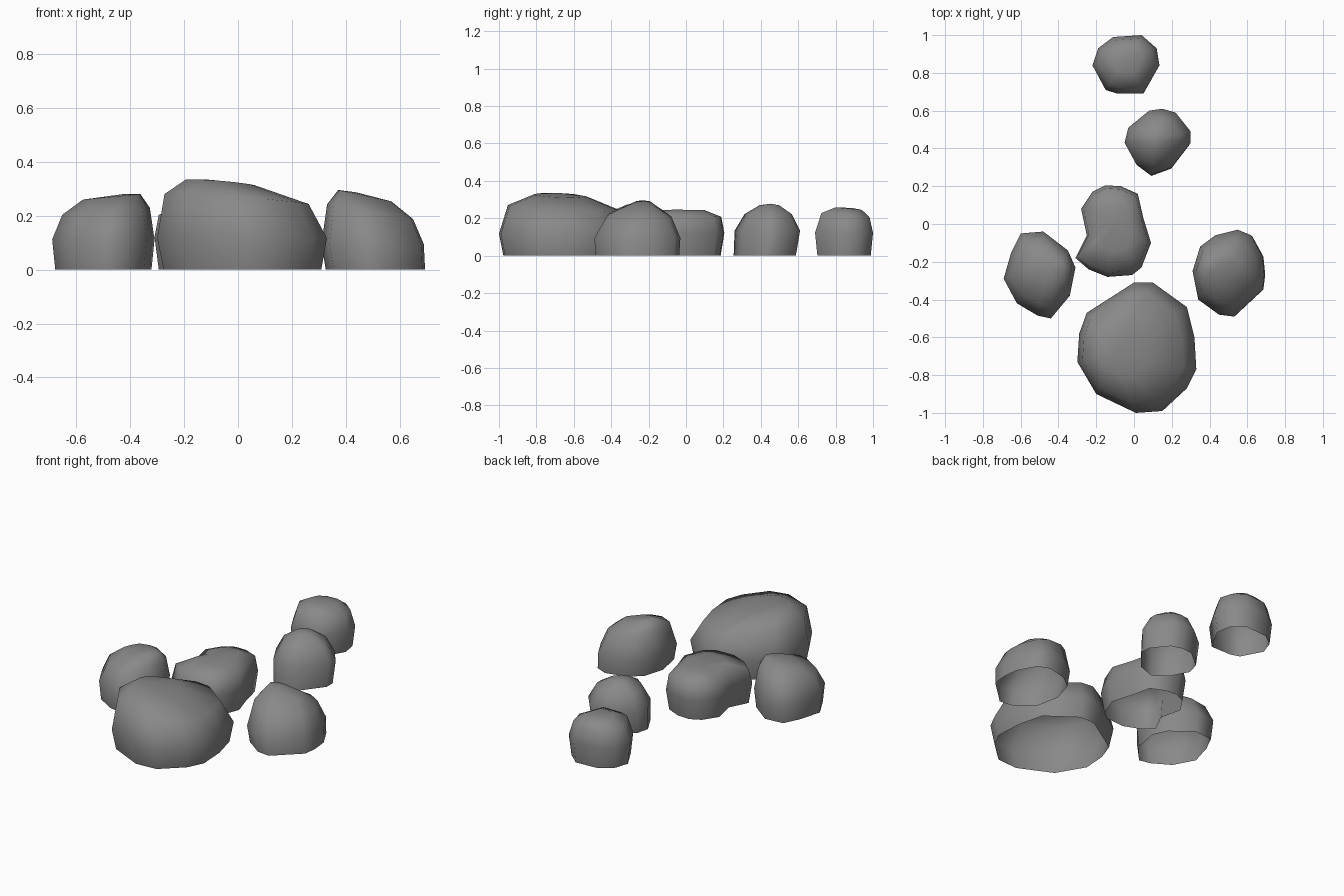
import bpy, bmesh
from mathutils import Vector

cube = bpy.data.objects.get("Cube")
if cube:
    bpy.data.objects.remove(cube, do_unlink=True)

# Single stone colour
stone = bpy.data.materials.new("stone grey")
stone.use_nodes = True
stone.diffuse_color = (0.25, 0.25, 0.25, 1)
stone.node_tree.nodes["Principled BSDF"].inputs["Base Color"].default_value = stone.diffuse_color


def rock(name, outline, height, peak, levels, tilt=(0, 0), lean=(0, 0), taper=(1, 1)):
    """Loft a boulder, open underneath, from a ground outline to a sloping crown.

    levels: (shrink of the outline, fraction of the height), ground first
    lean: offset of the ground ring; taper: crown shrink along x and y
    """
    points = [Vector(p) for p in outline]
    peak, tilt = Vector(peak), Vector(tilt)
    centre = sum(points, Vector((0, 0))) / len(points)
    bm = bmesh.new()
    rings = []
    for shrink, rise in levels:
        ring = []
        for p in points:
            if rise > 0.5:
                q = p + (peak - p) * Vector(taper) * shrink
                z = (height + tilt.dot(q - peak)) * rise
            else:
                q = p.lerp(centre, shrink) + (Vector(lean) if rise == 0 else Vector((0, 0)))
                z = height * rise
            ring.append(bm.verts.new((q.x, q.y, z)))
        rings.append(ring)
    count = len(points)
    for low, high in zip(rings, rings[1:]):
        for i in range(count):
            j = (i + 1) % count
            bm.faces.new((low[i], low[j], high[j], high[i]))
    tip = bm.verts.new((peak.x, peak.y, height))
    for i in range(count):
        bm.faces.new((rings[-1][i], rings[-1][(i + 1) % count], tip))
    # Open shells: make sure the crown faces up
    bmesh.ops.recalc_face_normals(bm, faces=bm.faces)
    bm.normal_update()
    if tip.normal.z < 0:
        bmesh.ops.reverse_faces(bm, faces=bm.faces)
    mesh = bpy.data.meshes.new(name)
    bm.to_mesh(mesh)
    bm.free()
    mesh.materials.append(stone)
    mesh.shade_smooth()
    obj = bpy.data.objects.new(name, mesh)
    bpy.context.collection.objects.link(obj)


# Large boulder at the front
rock("large_front_boulder",
     [(0, -.31), (.1, -.31), (.28, -.44), (.32, -.6), (.33, -.77), (.28, -.87),
      (.15, -.99), (.01, -1), (-.2, -.9), (-.3, -.73), (-.29, -.58), (-.25, -.47)],
     .335, (-.12, -.68), [(.07, 0), (0, .35), (.15, .8), (.6, .98)], tilt=(-.09, -.05))

# Boulders on either side
rock("right_boulder",
     [(-.6, -.05), (-.48, -.04), (-.35, -.14), (-.31, -.23), (-.34, -.38),
      (-.44, -.5), (-.51, -.485), (-.62, -.42), (-.69, -.29), (-.65, -.15)],
     .28, (-.43, -.23), [(.06, 0), (0, .4), (.18, .79), (.55, .98)],
     tilt=(.1, 0), taper=(.8, 1.25))
rock("left_boulder",
     [(.55, -.03), (.62, -.06), (.68, -.17), (.69, -.27), (.68, -.35), (.53, -.49),
      (.45, -.48), (.34, -.4), (.31, -.25), (.35, -.12), (.43, -.06)],
     .287, (.44, -.22), [(.03, 0), (0, .33), (.2, .78), (.6, .98)],
     tilt=(-.22, 0), lean=(.01, 0), taper=(.8, 1.25))

# Flat topped, notched boulder in the middle
rock("middle_boulder",
     [(-.15, .205), (-.07, .2), (.02, .16), (.05, .03), (.09, -.1), (.04, -.23), (-.01, -.27),
      (-.14, -.28), (-.24, -.24), (-.31, -.18), (-.25, -.06), (-.28, .08), (-.22, .17)],
     .243, (-.11, 0), [(.08, 0), (0, .5), (.08, .86), (.5, 1)], tilt=(.03, 0))

# Two small boulders trailing behind
rock("near_back_boulder",
     [(.08, .6), (.15, .61), (.22, .59), (.3, .49), (.3, .43), (.2, .3),
      (.09, .26), (.01, .32), (-.05, .43), (-.03, .51)],
     .278, (.12, .45), [(.05, 0), (0, .48), (.28, .8), (.7, .97)], lean=(0, -.015))
rock("far_back_boulder",
     [(-.11, .99), (.04, 1), (.12, .93), (.135, .84), (.05, .69), (-.09, .69),
      (-.15, .71), (-.22, .84), (-.19, .93)],
     .255, (-.04, .89), [(.08, 0), (0, .48), (.17, .84), (.55, .98)], tilt=(0, -.1))
